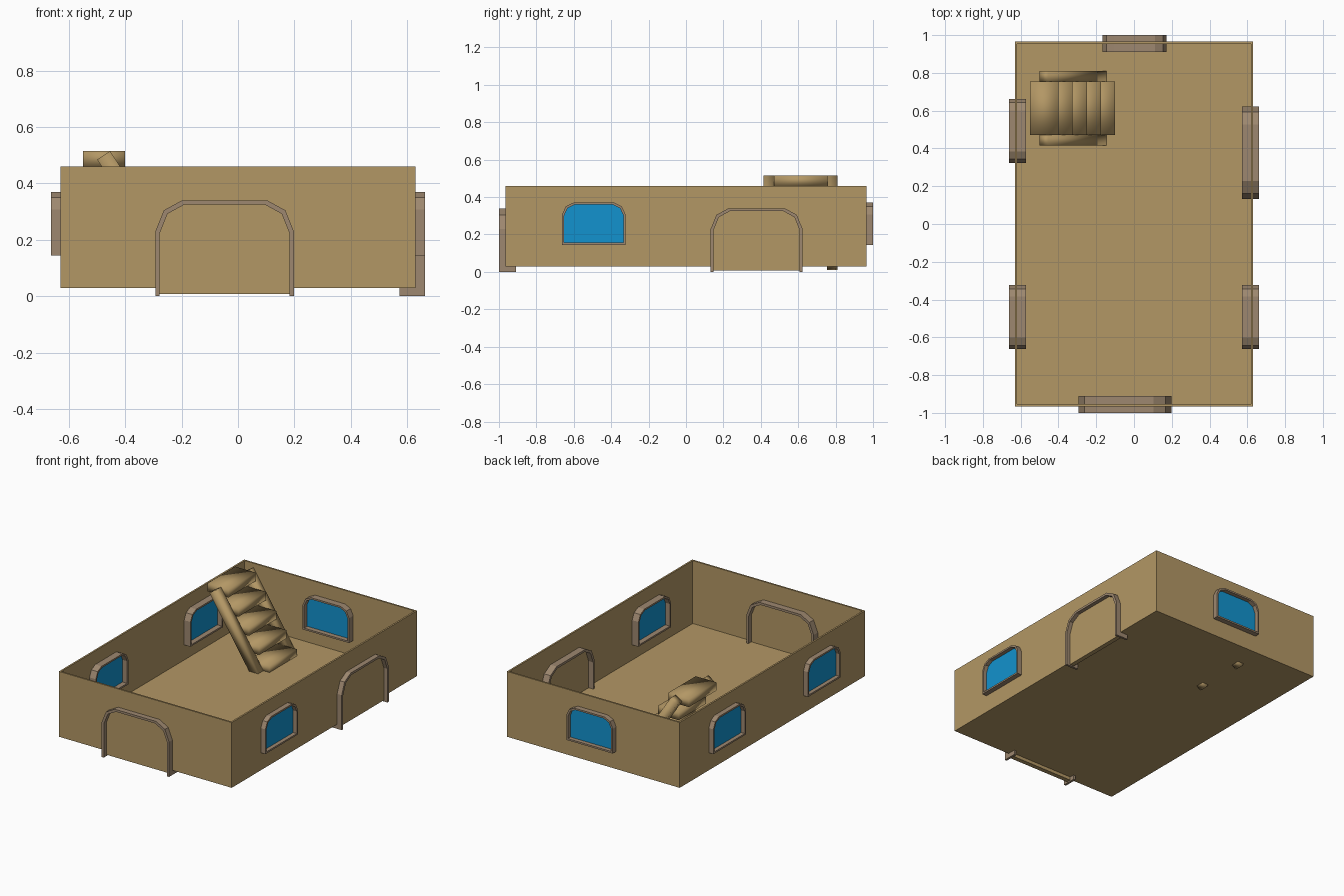
import bpy, bmesh, math
from mathutils import Matrix, Vector

if "Cube" in bpy.data.objects:
    bpy.data.objects.remove(bpy.data.objects["Cube"])


def material(name, rgb):
    m = bpy.data.materials.new(name)
    m.diffuse_color = (*rgb, 1)
    m.use_nodes = True
    m.node_tree.nodes["Principled BSDF"].inputs["Base Color"].default_value = m.diffuse_color
    return m


TAN = material("tan plaster", (0.45, 0.31, 0.13))
TRIM = material("grey brown trim", (0.34, 0.245, 0.16))
BLUE = material("window blue", (0.006, 0.29, 0.62))


def finish(name, bm, mat, smooth=False):
    bmesh.ops.recalc_face_normals(bm, faces=bm.faces[:])
    me = bpy.data.meshes.new(name)
    bm.to_mesh(me)
    bm.free()
    me.materials.append(mat)
    for p in me.polygons:
        p.use_smooth = smooth
    ob = bpy.data.objects.new(name, me)
    bpy.context.collection.objects.link(ob)
    return ob


def box(name, center, size, mat, tilt=0, smooth=False):
    bm = bmesh.new()
    m = Matrix.Translation(center) @ Matrix.Rotation(tilt, 4, 'Y') @ Matrix.Diagonal((*size, 1))
    bmesh.ops.create_cube(bm, size=1, matrix=m)
    return finish(name, bm, mat, smooth)


# Open-topped room: outer box with its top inset and pushed down to the floor
X, Y, Z0, Z1, T = 0.63, 0.965, 0.03, 0.46, 0.016
bm = bmesh.new()
bmesh.ops.create_cube(bm, size=1, matrix=Matrix.Translation((0, 0, (Z0 + Z1) / 2))
                      @ Matrix.Diagonal((2 * X, 2 * Y, Z1 - Z0, 1)))
bm.normal_update()
top = max(bm.faces, key=lambda f: f.calc_center_median().z)
bmesh.ops.inset_region(bm, faces=[top], thickness=T)
ret = bmesh.ops.extrude_discrete_faces(bm, faces=[top])
bmesh.ops.translate(bm, verts=ret["faces"][0].verts[:], vec=(0, 0, Z0 + T - Z1))
bmesh.ops.remove_doubles(bm, verts=bm.verts[:], dist=0.0001)
finish("room_shell", bm, TAN)


def arch(a, b, z0, z1, cu, cz):
    """Profile with faceted top corners, from bottom left to bottom right."""
    left = [(a, z0), (a, z1 - cz), (a + cu * 0.32, z1 - cz * 0.32), (a + cu, z1)]
    return left + [(a + b - u, z) for u, z in reversed(left)]


def placer(side):
    """Maps (along wall, outward depth, z) to the chosen wall."""
    return {"front": lambda u, d, z: (u, -d, z), "back": lambda u, d, z: (u, d, z),
            "left": lambda u, d, z: (-d, u, z), "right": lambda u, d, z: (d, u, z)}[side]


def panel(name, prof, place, d0, d1, mat):
    bm = bmesh.new()
    rings = [[bm.verts.new(place(u, d, z)) for u, z in prof] for d in (d0, d1)]
    n = len(prof)
    for r in rings:
        bm.faces.new(r)
    for i in range(n):
        j = (i + 1) % n
        bm.faces.new((rings[0][i], rings[0][j], rings[1][j], rings[1][i]))
    finish(name, bm, mat)


def frame(name, outer, inner, place, d0, d1, closed):
    """Band between two profiles; open ones stand on capped legs."""
    bm = bmesh.new()
    sec = [[bm.verts.new(place(p[0], d, p[1])) for p, d in ((o, d0), (o, d1), (i, d1), (i, d0))]
           for o, i in zip(outer, inner)]
    n = len(sec)
    for k in range(n if closed else n - 1):
        a, b = sec[k], sec[(k + 1) % n]
        for q in range(4):
            r = (q + 1) % 4
            bm.faces.new((a[q], a[r], b[r], b[q]))
    if not closed:
        bm.faces.new(sec[0])
        bm.faces.new(sec[-1])
    finish(name, bm, TRIM)


def opening(name, side, a, b, door):
    place = placer(side)
    wall = Y if side in ("front", "back") else X
    out = 1.0 if side in ("front", "back") else 0.663
    if door:
        t = 0.015
        o, i = arch(a, b, 0, 0.34, 0.095, 0.11), arch(a + t, b - t, 0, 0.34 - t, 0.088, 0.103)
        fill = arch(a + t / 2, b - t / 2, 0.008, 0.34 - t / 2, 0.09, 0.106)
    else:
        t = 0.011
        o, i = arch(a, b, 0.145, 0.37, 0.06, 0.062), arch(a + t, b - t, 0.145 + t, 0.37 - t, 0.055, 0.057)
        fill = arch(a + t / 2, b - t / 2, 0.145 + t / 2, 0.37 - t / 2, 0.057, 0.06)
    frame(name + "_frame", o, i, place, out - 0.09, out, not door)
    panel(name + ("_leaf" if door else "_pane"), fill, place, wall - T - 0.007, wall + 0.007,
          TAN if door else BLUE)


# Doors and windows
opening("front_door", "front", -0.293, 0.198, True)
opening("right_door", "right", 0.132, 0.623, True)
opening("right_window", "right", -0.662, -0.324, False)
opening("left_front_window", "left", -0.662, -0.324, False)
opening("left_back_window", "left", 0.324, 0.662, False)
opening("back_window", "back", -0.166, 0.172, False)

# Staircase: five softly shaded treads between two sloping stringers
for k in range(5):
    box(f"stair_tread_{k + 1}", (-0.175 - 0.075 * k, 0.613, 0.0635 + 0.106 * k),
        (0.15, 0.285, 0.055), TAN, smooth=True)
for label, y in (("front", 0.444), ("back", 0.782)):
    box(f"{label}_stringer", (-0.32, y, 0.262), (0.055, 0.057, 0.569), TAN,
        tilt=-math.radians(33.4), smooth=True)
